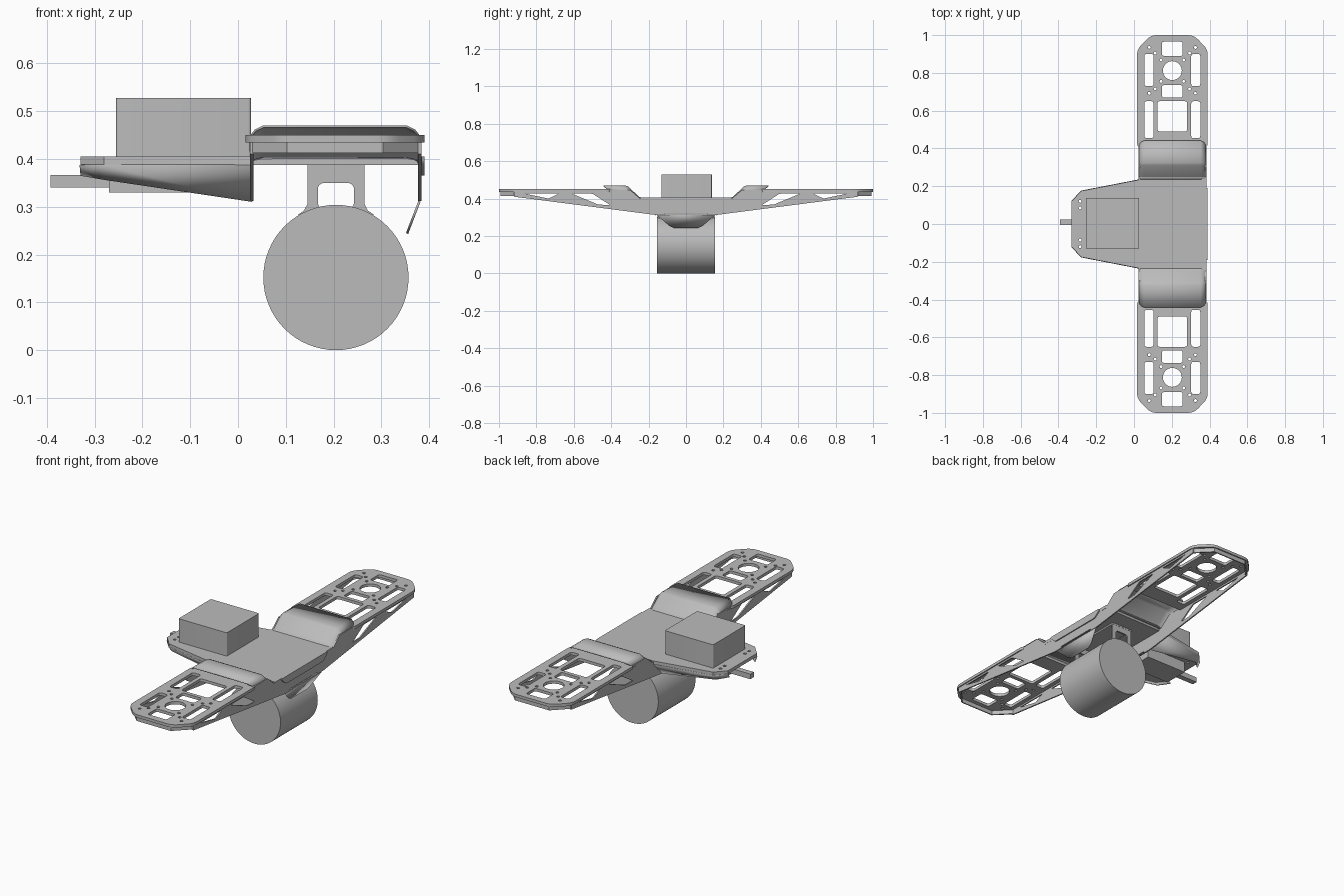
import bpy, bmesh, math
from mathutils import Matrix, Vector

if "Cube" in bpy.data.objects:
    bpy.data.objects.remove(bpy.data.objects["Cube"])

grey = bpy.data.materials.new("plain_grey")
grey.use_nodes = True
GREY = (0.5, 0.5, 0.5, 1)
grey.diffuse_color = GREY
grey.node_tree.nodes["Principled BSDF"].inputs["Base Color"].default_value = GREY

# Sheet planes: outline (u, v) and thickness w mapped to world axes
PLANES = {
    "xy": Matrix.Identity(4),
    "yz": Matrix(((0, 0, 1, 0), (1, 0, 0, 0), (0, 1, 0, 0), (0, 0, 0, 1))),
    "xz": Matrix(((1, 0, 0, 0), (0, 0, -1, 0), (0, 1, 0, 0), (0, 0, 0, 1))),
}


def finish(name, bm):
    bmesh.ops.remove_doubles(bm, verts=bm.verts, dist=1e-5)
    bmesh.ops.recalc_face_normals(bm, faces=bm.faces)
    mesh = bpy.data.meshes.new(name)
    bm.to_mesh(mesh)
    bm.free()
    mesh.materials.clear()
    mesh.materials.append(grey)
    mesh.shade_smooth()
    mesh.set_sharp_from_angle(angle=math.radians(30))
    obj = bpy.data.objects.new(name, mesh)
    bpy.context.collection.objects.link(obj)
    return obj


def rounded(points, r, steps=4):
    """Round every corner of a closed outline."""
    pts, out = [Vector(p) for p in points], []
    for i, p in enumerate(pts):
        to_a, to_b = pts[i - 1] - p, pts[(i + 1) % len(pts)] - p
        a = p + to_a.normalized() * min(r, to_a.length * 0.49)
        b = p + to_b.normalized() * min(r, to_b.length * 0.49)
        for k in range(steps + 1):
            t = k / steps
            out.append(a * (1 - t) ** 2 + p * 2 * t * (1 - t) + b * t * t)
    return out


def rect(u0, u1, v0, v1, r=0.012):
    return rounded([(u0, v0), (u1, v0), (u1, v1), (u0, v1)], r)


def circle(u, v, r, n):
    return [(u + r * math.cos(math.tau * k / n), v + r * math.sin(math.tau * k / n)) for k in range(n)]


def mirror_v(loop, s):
    return [(u, v * s) for u, v in loop]


def sheet(name, plane, loops, low, high):
    """Flat part from an outline and its holes, between two depths."""
    curve = bpy.data.curves.new(name, "CURVE")
    curve.dimensions, curve.fill_mode = "2D", "BOTH"
    curve.extrude = (high - low) / 2
    for loop in loops:
        spline = curve.splines.new("POLY")
        spline.points.add(len(loop) - 1)
        for point, (u, v) in zip(spline.points, loop):
            point.co = (u, v, 0, 1)
        spline.use_cyclic_u = True
    helper = bpy.data.objects.new(name, curve)
    mesh = bpy.data.meshes.new_from_object(helper)
    bm = bmesh.new()
    bm.from_mesh(mesh)
    bpy.data.objects.remove(helper)
    bpy.data.curves.remove(curve)
    bpy.data.meshes.remove(mesh)
    bm.transform(PLANES[plane] @ Matrix.Translation((0, 0, (low + high) / 2)))
    return finish(name, bm)


def box(name, x0, x1, y0, y1, z0, z1):
    return sheet(name, "xy", [[(x0, y0), (x1, y0), (x1, y1), (x0, y1)]], z0, z1)


def strip(name, rows, thickness):
    """Bent sheet through rows of points."""
    bm = bmesh.new()
    grid = [[bm.verts.new(p) for p in row] for row in rows]
    for r0, r1 in zip(grid, grid[1:]):
        for i in range(len(r0) - 1):
            bm.faces.new((r0[i], r0[i + 1], r1[i + 1], r1[i]))
    obj = finish(name, bm)
    solid = obj.modifiers.new("thickness", "SOLIDIFY")
    solid.thickness, solid.offset = thickness, 0
    return obj


MID = 0.203  # centre line of the wings in x

# Central deck with tapered nose
half = [(0.385, 0.24), (0.03, 0.235), (-0.28, 0.175), (-0.33, 0.12)]
deck = half + [(x, -y) for x, y in reversed(half)]
bolts = [circle(-0.285, s * y, 0.008, 8) for s in (1, -1) for y in (0.085, 0.12)]
sheet("central_deck", "xy", [deck] + bolts, 0.388, 0.405)

# Battery, motor and its shaft
sheet("battery_box", "xy", [rect(-0.255, 0.027, -0.132, 0.138, 0.006)], 0.405, 0.528)
box("motor_block", -0.27, -0.03, -0.06, 0.075, 0.33, 0.388)
box("motor_shaft", -0.392, -0.27, -0.005, 0.024, 0.34, 0.367)

# Long truss walls along both edges
profile = [(0.16, 0.312), (0.92, 0.41), (0.92, 0.437), (0.43, 0.437),
           (0.40, 0.447), (0.30, 0.447), (0.248, 0.402)]
wall = profile + [(-y, z) for y, z in reversed(profile)]
holes = [rect(-0.115, 0.115, 0.314, 0.321, 0.003)]
for s in (1, -1):
    for tri in ([(0.86, 0.426), (0.68, 0.426), (0.735, 0.4)],
                [(0.61, 0.426), (0.5, 0.426), (0.405, 0.365), (0.47, 0.368)]):
        holes.append(rounded([(y * s, z) for y, z in tri], 0.008))
for name, x in (("rear_truss_wall", 0.025), ("front_truss_wall", 0.377)):
    sheet(name, "yz", [wall] + holes, x, x + 0.007)

# Bumper plate and bent tab under it
sheet("bumper_plate", "yz", [rounded([(-0.19, 0.405), (-0.19, 0.395), (-0.155, 0.366), (0.155, 0.366),
                                      (0.19, 0.395), (0.19, 0.405)], 0.01)], 0.383, 0.39)
strip("bent_tab", [[(0.38, s * 0.155, 0.312), (0.358, s * 0.09, 0.255), (0.354, s * 0.065, 0.244)]
                   for s in (1, -1)], 0.005)

# Wheel between two bracket plates
bm = bmesh.new()
bmesh.ops.create_cone(bm, cap_ends=True, segments=64, radius1=0.152, radius2=0.152, depth=0.31,
                      matrix=Matrix.Translation((0.205, 0, 0.152)) @ Matrix.Rotation(math.pi / 2, 4, "X"))
finish("wheel", bm)
bracket = [(0.145, 0.388), (0.145, 0.305), (0.138, 0.292), (0.125, 0.283),
           (0.285, 0.283), (0.272, 0.292), (0.265, 0.305), (0.265, 0.388)]
for s in (1, -1):
    sheet("wheel_bracket", "xz", [bracket, rect(0.167, 0.243, 0.296, 0.35, 0.015)],
          s * 0.145 - 0.004, s * 0.145 + 0.004)
box("bracket_mount", 0.145, 0.265, -0.15, 0.15, 0.38, 0.39)

for s in (1, -1):
    side = "left" if s > 0 else "right"

    # Wing plate with lightening holes
    outline = rounded([(0.016, 0.40), (0.016, 0.925), (0.09, 1.0), (0.316, 1.0),
                       (0.39, 0.925), (0.39, 0.40)], 0.03)
    loops = [outline, rect(MID - 0.078, MID + 0.078, 0.49, 0.65), circle(MID, 0.812, 0.05, 32),
             rect(MID - 0.055, MID + 0.055, 0.89, 0.965), rect(MID - 0.055, MID + 0.055, 0.67, 0.735)]
    for m in (1, -1):
        for v0, v1 in ((0.455, 0.65), (0.73, 0.9)):
            loops.append(rect(*sorted((MID + m * 0.1, MID + m * 0.148)), v0, v1))
        for du, v in ((0.122, 0.935), (0.122, 0.692), (0.091, 0.905), (0.091, 0.715), (0.06, 0.868), (0.06, 0.755)):
            loops.append(circle(MID + m * du, v, 0.008, 8))
    sheet(side + "_wing_plate", "xy", [mirror_v(l, s) for l in loops], 0.435, 0.45)

    # Skirt wrapping the wing tip
    rim = [(MID - 0.178, 0.915), (MID - 0.1, 0.993), (MID + 0.1, 0.993), (MID + 0.178, 0.915)]
    inner = [(MID + (u - MID) * 0.965, v - 0.006) for u, v in reversed(rim)]
    sheet(side + "_tip_skirt", "xy", [mirror_v(rim + inner, s)], 0.413, 0.437)

    # Raised shoulder cover, bent down along both edges
    section = [(0.176, 0.03), (0.174, 0.018), (0.166, 0.008), (0.15, 0.0)]
    section = [(MID - a, d) for a, d in section] + [(MID + a, d) for a, d in reversed(section)]
    rows = []
    for y, z, drop, lean in ((0.235, 0.403, 0.3, 0), (0.25, 0.406, 0.5, 0), (0.312, 0.463, 1, 0),
                             (0.325, 0.468, 1, 0), (0.442, 0.468, 1, 1.2)):
        rows.append([(x, s * (y - lean * d), z - drop * d) for x, d in section])
    strip(side + "_shoulder_cover", rows, 0.005)

    # Slanted flap below the nose edge
    strip(side + "_nose_flap", [[(-0.33, s * 0.12, 0.388), (-0.28, s * 0.175, 0.388), (0.03, s * 0.235, 0.388)],
                                [(-0.328, s * 0.105, 0.366), (-0.28, s * 0.15, 0.358), (0.03, s * 0.16, 0.312)]],
          0.005)
